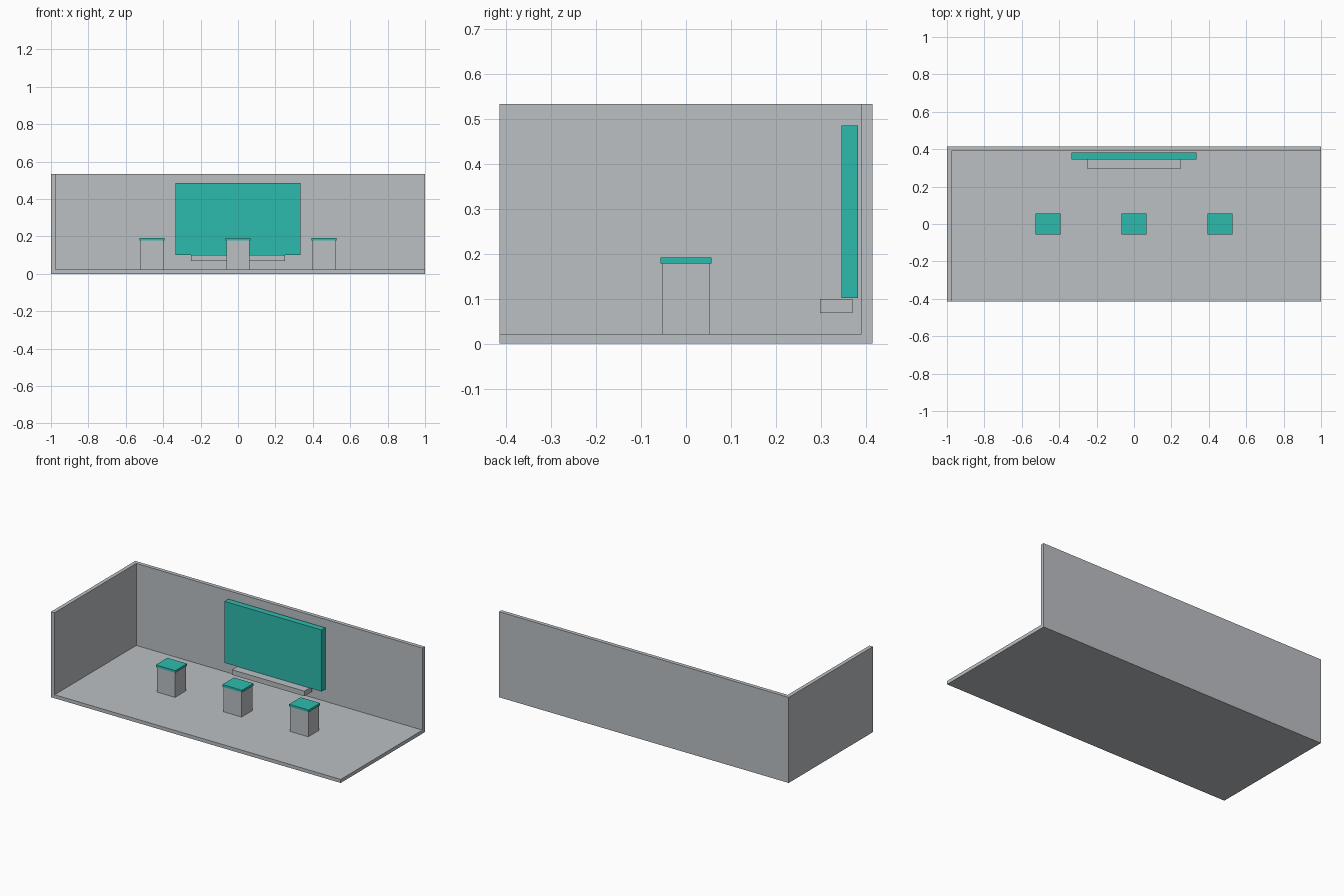
import bpy

if "Cube" in bpy.data.objects:
    bpy.data.objects.remove(bpy.data.objects["Cube"], do_unlink=True)


def material(name, rgb):
    mat = bpy.data.materials.new(name)
    mat.use_nodes = True
    mat.diffuse_color = (*rgb, 1)
    mat.node_tree.nodes["Principled BSDF"].inputs["Base Color"].default_value = (*rgb, 1)
    return mat


def box(name, x, y, z, mat):
    """Box spanning the (low, high) ranges on each axis."""
    spans = (x, y, z)
    bpy.ops.mesh.primitive_cube_add(size=1, location=[(a + b) / 2 for a, b in spans])
    obj = bpy.context.object
    obj.name = name
    obj.scale = [b - a for a, b in spans]
    bpy.ops.object.transform_apply(location=False, rotation=False, scale=True)
    obj.data.materials.append(mat)
    return obj


grey = material("light grey", (0.50, 0.525, 0.545))
teal = material("teal", (0.027, 0.50, 0.42))

HALF_DEPTH = 0.415
HEIGHT = 0.534
WALL = 0.024
FLOOR = 0.022

# Open room: floor, back wall and right wall in one solid
room = box("room_shell", (-1, 1), (-HALF_DEPTH, HALF_DEPTH), (0, HEIGHT), grey)
cutter = box("room_cutter", (-1 + WALL, 2), (-1, HALF_DEPTH - WALL), (FLOOR, 1), grey)
cutter.hide_render = True
cut = room.modifiers.new("open_room", "BOOLEAN")
cut.operation = "DIFFERENCE"
cut.solver = "EXACT"
cut.object = cutter
bpy.context.view_layer.objects.active = room
bpy.ops.object.modifier_apply(modifier=cut.name)
bpy.data.objects.remove(cutter, do_unlink=True)

# Wall screen and the shelf below it
box("screen", (-0.335, 0.335), (0.346, 0.383), (0.102, 0.486), teal)
box("shelf", (-0.25, 0.25), (0.298, 0.371), (0.068, 0.10), grey)

# Row of pedestals with overhanging tops
for name, x in (("right", -0.46), ("middle", 0), ("left", 0.46)):
    box(name + "_pedestal", (x - 0.0625, x + 0.0625), (-0.053, 0.053), (FLOOR, 0.178), grey)
    box(name + "_pedestal_top", (x - 0.0675, x + 0.0675), (-0.057, 0.057), (0.178, 0.192), teal)
